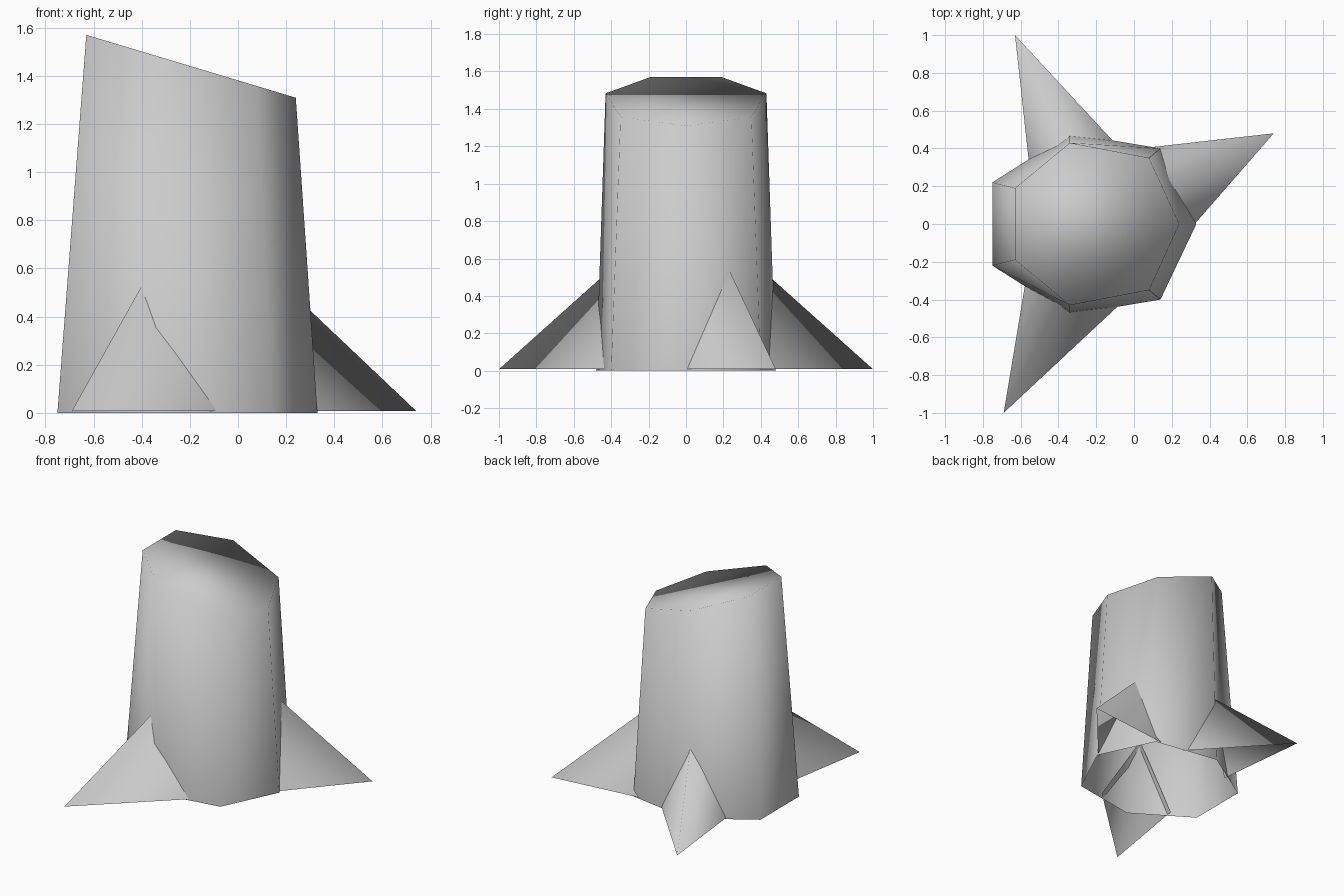
import bpy
import bmesh
from mathutils import Vector

if "Cube" in bpy.data.objects:
    bpy.data.objects.remove(bpy.data.objects["Cube"])

grey = bpy.data.materials.new("pale_grey")
grey.use_nodes = True
colour = (0.6, 0.6, 0.6, 1)
grey.diffuse_color = colour
grey.node_tree.nodes["Principled BSDF"].inputs["Base Color"].default_value = colour


def finish(name, bm):
    """Turn a bmesh into a smooth-shaded grey object."""
    for face in bm.faces:
        face.smooth = True
    mesh = bpy.data.meshes.new(name)
    bm.to_mesh(mesh)
    bm.free()
    mesh.materials.append(grey)
    obj = bpy.data.objects.new(name, mesh)
    bpy.context.collection.objects.link(obj)


def mirrored(half):
    """Close a half outline, listed front to back, into a counter-clockwise ring."""
    lower = [(x, -y) for x, y in half]
    upper = [(x, y) for x, y in reversed(half) if y > 0]
    return lower + upper


# Trunk: seven-sided, tapered, slanted cut on top, open underneath
base = mirrored([(-0.75, 0.22), (-0.34, 0.48), (0.14, 0.40), (0.33, 0)])
crown = mirrored([(-0.63, 0.19), (-0.34, 0.43), (0.08, 0.35), (0.24, 0)])
bm = bmesh.new()
low = [bm.verts.new((x, y, 0)) for x, y in base]
high = [bm.verts.new((x, y, 1.57 - 0.3 * (x + 0.63))) for x, y in crown]
for i in range(len(low)):
    j = (i + 1) % len(low)
    bm.faces.new((low[i], low[j], high[j], high[i]))
bm.faces.new(high)
finish("trunk", bm)


# Roots: two-sided hollow wedges whose open ends sink into the trunk
def root(name, tip, ridge, leg_a, leg_b, sink=1.08):
    bm = bmesh.new()
    tip = Vector(tip)
    t = bm.verts.new(tip)
    r, a, b = [bm.verts.new(tip + (Vector(p) - tip) * sink)
               for p in (ridge, leg_a, leg_b)]
    bm.faces.new((t, a, r))
    bm.faces.new((t, r, b))
    finish(name, bm)


G = 0.008
root("front_root", (-0.69, -1, G), (-0.41, -0.44, 0.51),
     (-0.09, -0.44, G), (-0.58, -0.34, G))
root("back_root", (-0.63, 1, G), (-0.35, 0.45, 0.50),
     (-0.56, 0.36, G), (-0.13, 0.46, G))
root("left_root", (0.74, 0.48, G), (0.20, 0.24, 0.52),
     (0.12, 0.41, G), (0.33, 0.01, G))
